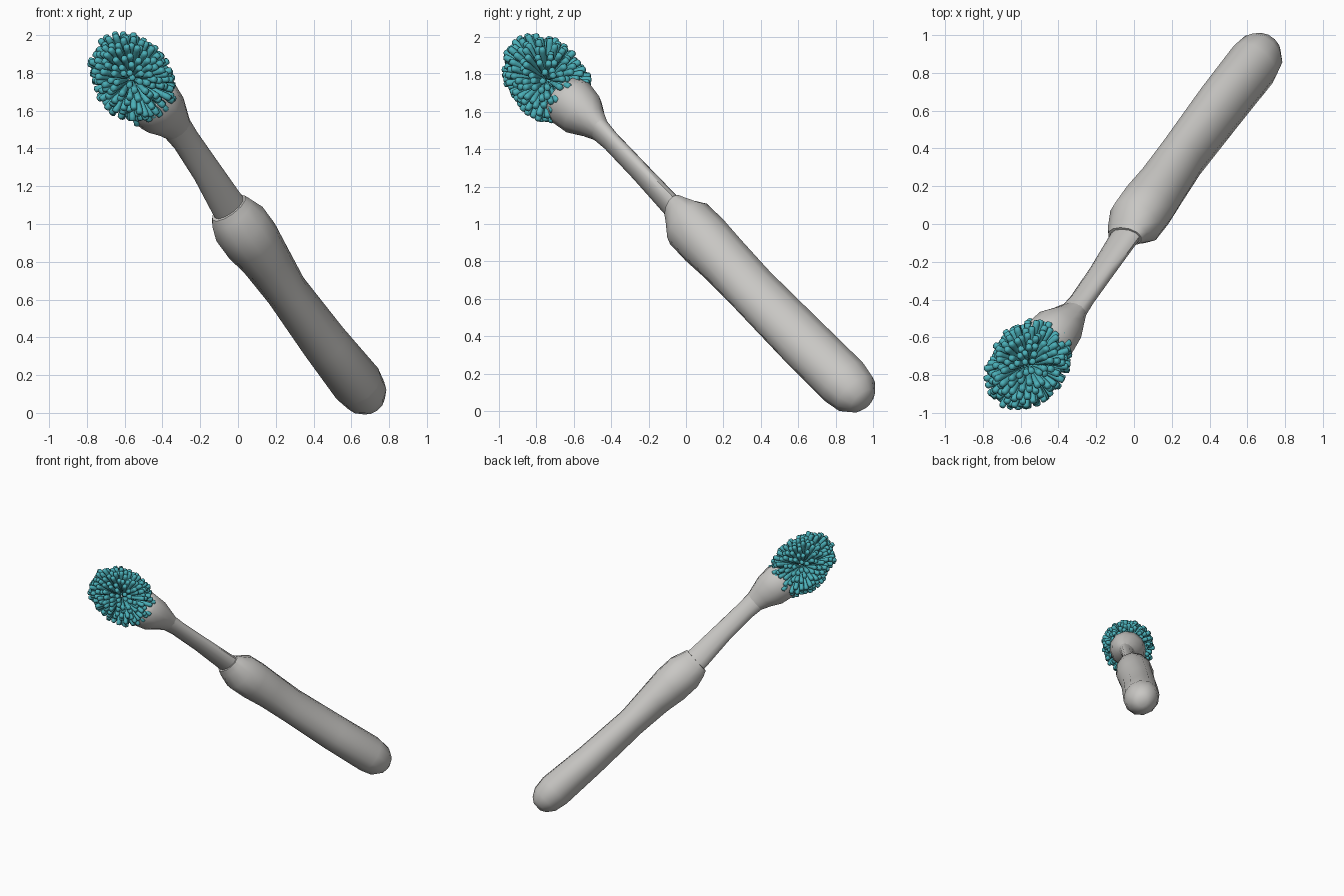
import bpy, bmesh, math, random
from mathutils import Matrix, Vector

random.seed(4)
if "Cube" in bpy.data.objects:
    bpy.data.objects.remove(bpy.data.objects["Cube"], do_unlink=True)

# Tool frame: local z runs along the shaft, local x is its wide side
shaft = Vector((-0.465, -0.62, 0.63)).normalized()
wide = Vector((0, 1, 0)).cross(shaft).normalized()
FRAME = Matrix((wide, shaft.cross(wide), shaft)).transposed().to_4x4()
FRAME.translation = (0.65, 0.87, 0.13)


def material(name, rgb):
    mat = bpy.data.materials.new(name)
    mat.use_nodes = True
    mat.diffuse_color = (*rgb, 1)
    mat.node_tree.nodes["Principled BSDF"].inputs["Base Color"].default_value = (*rgb, 1)
    return mat


def loft(bm, profile, sides, matrix=Matrix.Identity(4)):
    """Skin a row of ellipses given as (height, half width, half depth, offset)."""
    rings = []
    for h, a, b, off in profile:
        ring = []
        for i in range(sides):
            ang = math.tau * i / sides
            ring.append(bm.verts.new(matrix @ Vector((off + a * math.cos(ang), b * math.sin(ang), h))))
        rings.append(ring)
    for low, high in zip(rings, rings[1:]):
        for i in range(sides):
            j = (i + 1) % sides
            bm.faces.new((low[i], low[j], high[j], high[i]))
    bm.faces.new(rings[0][::-1])
    bm.faces.new(rings[-1])


def finish(name, bm, mat, angle):
    mesh = bpy.data.meshes.new(name)
    bm.to_mesh(mesh)
    bm.free()
    mesh.materials.append(mat)
    obj = bpy.data.objects.new(name, mesh)
    bpy.context.collection.objects.link(obj)
    obj.matrix_world = FRAME
    bpy.ops.object.select_all(action='DESELECT')
    obj.select_set(True)
    bpy.context.view_layer.objects.active = obj
    bpy.ops.object.shade_smooth_by_angle(angle=math.radians(angle))
    return obj


def part(name, profile, mat):
    bm = bmesh.new()
    loft(bm, profile, 12)
    return finish(name, bm, mat, 50)


grey = material("handle_grey", (0.58, 0.57, 0.55))
teal = material("bristle_teal", (0.07, 0.43, 0.48))

# Grip with rounded end, slim waist and collar bulge
part("grip", [
    (-0.145, 0.04, 0.045, 0), (-0.12, 0.08, 0.085, 0), (-0.06, 0.12, 0.13, 0),
    (0.04, 0.137, 0.147, 0), (0.4, 0.125, 0.148, -0.01), (0.83, 0.114, 0.142, -0.01),
    (1.08, 0.133, 0.143, 0), (1.24, 0.152, 0.149, 0), (1.38, 0.152, 0.145, 0),
    (1.47, 0.125, 0.085, 0), (1.51, 0.108, 0.062, 0.005)], grey)

# Slender oval neck
part("neck", [
    (1.45, 0.096, 0.052, 0.005), (1.56, 0.09, 0.049, 0.01), (1.8, 0.078, 0.046, 0.026),
    (2.05, 0.074, 0.046, 0.035), (2.2, 0.085, 0.06, 0.035)], grey)

# Cup holding the bristles
part("bristle_cup", [
    (2.13, 0.076, 0.05, 0.035), (2.21, 0.105, 0.085, 0.03), (2.29, 0.138, 0.128, 0.02),
    (2.39, 0.15, 0.142, 0.015), (2.45, 0.135, 0.128, 0.01), (2.46, 0.11, 0.1, 0.01)], grey)

# Bristles radiating over an egg-shaped head
bm = bmesh.new()
COUNT = 250
centre = Vector((0, 0, 2.6))
for k in range(COUNT):
    c = 1 - 1.78 * (k + 0.5) / COUNT
    s = math.sqrt(1 - c * c)
    ang = k * math.pi * (3 - math.sqrt(5)) + random.uniform(-0.12, 0.12)
    reach = random.uniform(0.92, 1.04)
    tip = Vector((0.208 * s * math.cos(ang), 0.208 * s * math.sin(ang), 0.295 * c)) * reach
    root = tip * 0.3
    length = (tip - root).length
    m = Matrix.Translation(centre + root) @ tip.to_track_quat('Z', 'Y').to_matrix().to_4x4()
    loft(bm, [(length * f, r, r, 0) for f, r in
              ((0, 0.008), (0.45, 0.015), (0.85, 0.019), (0.97, 0.017), (1, 0.01))], 7, m)
finish("bristles", bm, teal, 60)
